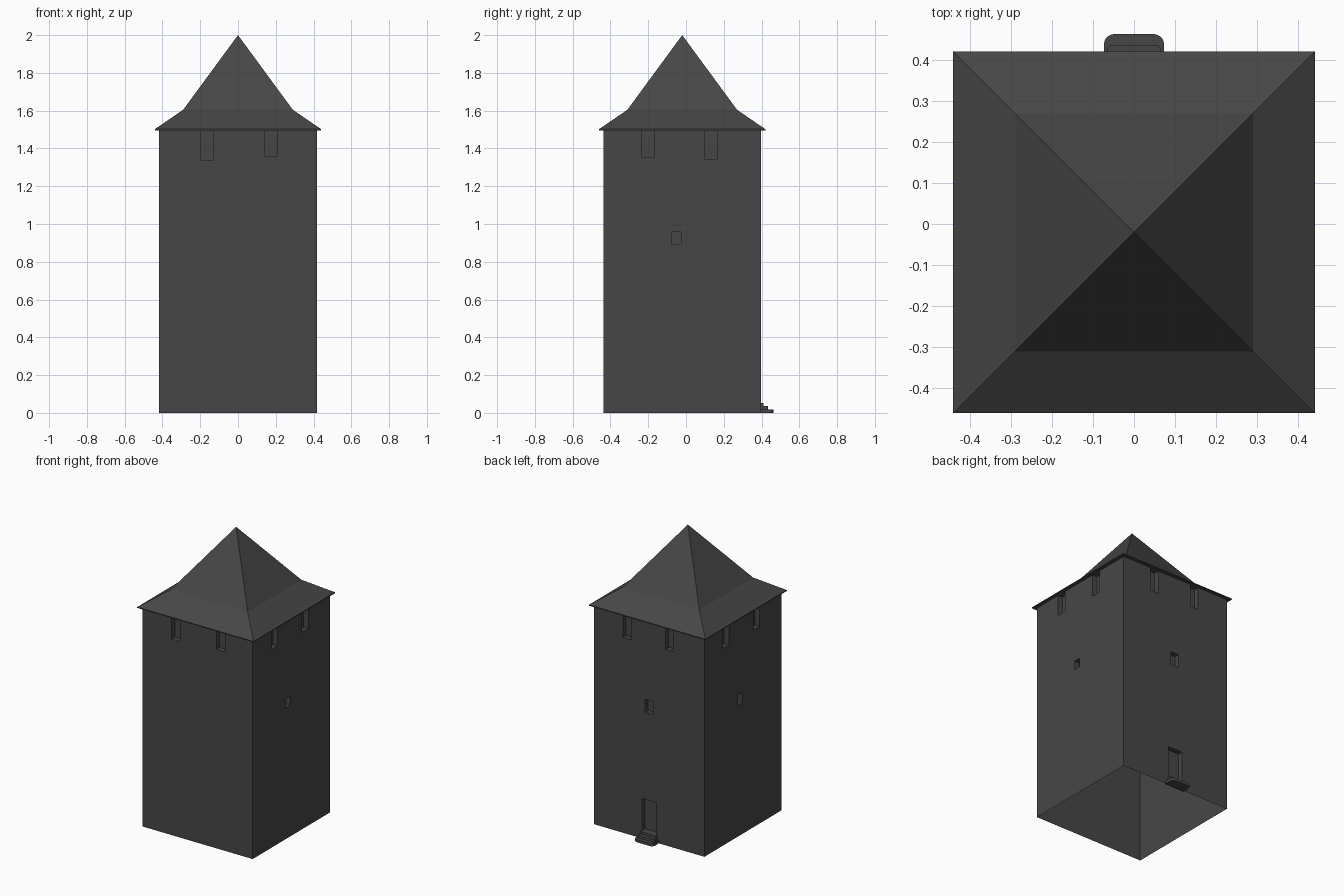
import bpy, bmesh, math
from mathutils import Vector, Matrix

if "Cube" in bpy.data.objects:
    bpy.data.objects.remove(bpy.data.objects["Cube"])

CY = -0.02          # tower axis in y
HALF = 0.417        # half width of the walls
WALL_H = 1.5
DEPTH = 0.035       # recess depth of door and windows

stone = bpy.data.materials.new("dark_grey")
stone.diffuse_color = (0.062, 0.062, 0.062, 1)
stone.use_nodes = True
stone.node_tree.nodes["Principled BSDF"].inputs["Base Color"].default_value = stone.diffuse_color


def finish(bm, name):
    bmesh.ops.recalc_face_normals(bm, faces=bm.faces)
    mesh = bpy.data.meshes.new(name)
    bm.to_mesh(mesh)
    bm.free()
    mesh.materials.append(stone)
    obj = bpy.data.objects.new(name, mesh)
    bpy.context.collection.objects.link(obj)
    return obj


def add_box(bm, lo, hi):
    lo, hi = Vector(lo), Vector(hi)
    mat = Matrix.Translation((lo + hi) / 2) @ Matrix.Diagonal((*(hi - lo), 1))
    bmesh.ops.create_cube(bm, size=1, matrix=mat)


# Openings per wall: (start, end, bottom, top) along x or y
TOP = WALL_H + 0.05
openings = {
    ("y", -1): [(-0.196, -0.13, 1.34, TOP), (0.143, 0.209, 1.36, TOP)],
    ("x", 1): [(-0.235, -0.17, 1.355, TOP), (0.098, 0.164, 1.345, TOP),
               (-0.077, -0.026, 0.894, 0.957)],
    ("y", 1): [(0.137, 0.2, 1.335, TOP), (-0.185, -0.122, 1.34, TOP),
               (-0.027, 0.032, 0.868, 0.958), (-0.056, 0.056, 0.052, 0.272)],
    ("x", -1): [(0.133, 0.198, 1.347, TOP), (-0.2, -0.136, 1.347, TOP),
                (-0.017, 0.035, 0.898, 0.965)],
}
bm = bmesh.new()
for (axis, side), holes in openings.items():
    centre = CY if axis == "y" else 0
    n0, n1 = sorted((centre + side * (HALF - DEPTH), centre + side * (HALF + 0.02)))
    for a, b, z0, z1 in holes:
        if axis == "y":
            add_box(bm, (a, n0, z0), (b, n1, z1))
        else:
            add_box(bm, (n0, a, z0), (n1, b, z1))
cutter = finish(bm, "opening_cutter")
cutter.hide_render = True

# Walls: square shaft with recessed door and windows, hollow and open below
bm = bmesh.new()
add_box(bm, (-HALF, CY - HALF, 0), (HALF, CY + HALF, WALL_H))
walls = finish(bm, "tower_walls")
mod = walls.modifiers.new("openings", "BOOLEAN")
mod.operation, mod.solver, mod.object = "DIFFERENCE", "EXACT", cutter
bpy.context.view_layer.update()
evaluated = walls.evaluated_get(bpy.context.evaluated_depsgraph_get())
bm = bmesh.new()
bm.from_mesh(evaluated.to_mesh())
ends = [f for f in bm.faces if all(v.co.z < 1e-4 for v in f.verts)
        or all(v.co.z > WALL_H - 1e-4 for v in f.verts)]
bmesh.ops.delete(bm, geom=ends, context="FACES")
walls.modifiers.clear()
bm.to_mesh(walls.data)
bm.free()
bpy.data.objects.remove(cutter)

# Roof: square pyramid with flared eaves and a thin edge
bm = bmesh.new()
rings = []
for half, z in ((0.44, 1.496), (0.44, 1.502), (0.29, 1.605)):
    rings.append([bm.verts.new((sx * half, CY + sy * half, z))
                  for sx, sy in ((-1, -1), (1, -1), (1, 1), (-1, 1))])
apex = bm.verts.new((0, CY, 2.0))
bm.faces.new(rings[0])
for i in range(4):
    j = (i + 1) % 4
    for low, high in zip(rings, rings[1:]):
        bm.faces.new((low[i], low[j], high[j], high[i]))
    bm.faces.new((rings[2][i], rings[2][j], apex))
finish(bm, "roof")


# Steps: three stacked slabs with rounded outer corners
def step(name, half, y1, z0, z1, r):
    y0 = CY + HALF - 0.01
    outline = [(-half, y0), (half, y0)]
    for cx, start in ((half - r, 0), (r - half, 90)):
        for k in range(6):
            a = math.radians(start + 18 * k)
            outline.append((cx + r * math.cos(a), y1 - r + r * math.sin(a)))
    bm = bmesh.new()
    face = bm.faces.new([bm.verts.new((x, y, z0)) for x, y in outline])
    up = bmesh.ops.extrude_face_region(bm, geom=[face], use_keep_orig=True)["geom"]
    bmesh.ops.translate(bm, vec=(0, 0, z1 - z0),
                        verts=[g for g in up if isinstance(g, bmesh.types.BMVert)])
    finish(bm, name)


step("step_bottom", 0.073, 0.462, 0, 0.018, 0.025)
step("step_middle", 0.064, 0.435, 0.018, 0.036, 0.008)
step("step_top", 0.058, 0.411, 0.036, 0.052, 0.005)
